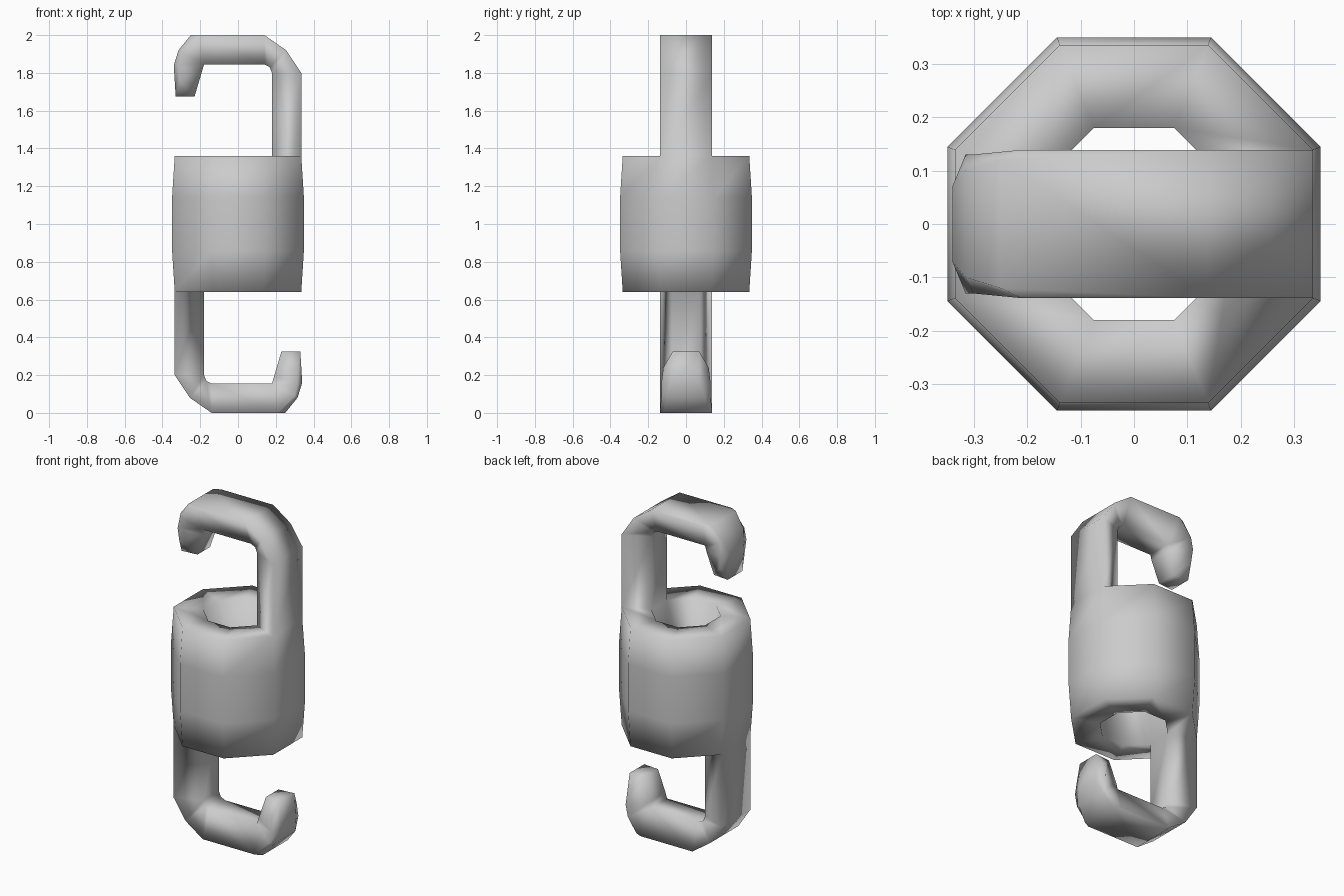
import bpy, bmesh, math
from mathutils import Matrix, Vector

cube = bpy.data.objects.get("Cube")
if cube:
    bpy.data.objects.remove(cube, do_unlink=True)

SIDES = 8
T = math.tan(math.pi / SIDES)      # half side length per unit of apothem
RIM, HOLE = 0.335, 0.18            # apothems of the barrel ends and bore
W, N = RIM * T, HOLE * T           # half widths of the hook's outer and inner sides

bm = bmesh.new()


def octagon(apothem, z):
    r = apothem / math.cos(math.pi / SIDES)
    return [bm.verts.new((r * math.cos((k - 0.5) * math.tau / SIDES),
                          r * math.sin((k - 0.5) * math.tau / SIDES), z))
            for k in range(SIDES)]


def bridge(a, b, skip=None):
    n = len(a)
    for k in range(n):
        if k != skip:
            j = (k + 1) % n
            bm.faces.new((a[k], a[j], b[j], b[k]))


# Hollow barrel: outside wall, both rims and the bore
wall = [octagon(a, z) for a, z in
        ((RIM, 0.64), (0.349, 0.86), (0.349, 1.14), (RIM, 1.36))]
bore = [octagon(HOLE, z) for z in (0.64, 1.36)]
for low, high in zip(wall, wall[1:]):
    bridge(low, high)
bridge(bore[0], bore[1])
bridge(wall[-1], bore[1], skip=0)             # top rim, open under the upper hook
bridge(wall[0], bore[0], skip=SIDES // 2)     # bottom rim, open above the lower hook

# Hook sections: outer x, z, half width; shoulder x, z, half width; inner x, z, half width
SECTIONS = [
    ((RIM, 1.36, W), (RIM, 1.36, W), (HOLE, 1.36, N)),
    ((RIM, 1.80, W), (RIM, 1.80, W), (HOLE, 1.80, N)),
    ((0.255, 1.92, W), (0.255, 1.92, W), (0.168, 1.83, N)),
    ((0.14, 2.0, W), (0.14, 2.0, W), (0.14, 1.845, N)),
    ((-0.25, 2.0, 0.12), (-0.21, 2.0, W), (-0.18, 1.845, N)),
    ((-0.315, 1.92, 0.10), (-0.30, 1.91, 0.13), (-0.18, 1.845, N)),
    ((-0.34, 1.84, 0.07), (-0.315, 1.84, 0.13), (-0.19, 1.81, N)),
    ((-0.33, 1.675, 0.07), (-0.31, 1.76, 0.12), (-0.23, 1.675, 0.06)),
]


def hook(matrix):
    rings = []
    for outer, shoulder, inner in SECTIONS:
        half = [Vector((x, -w, z)) for x, z, w in (inner, shoulder, outer)]
        pts = half + [Vector((p.x, -p.y, p.z)) for p in reversed(half)]
        rings.append([bm.verts.new(matrix @ p) for p in pts])
    for a, b in zip(rings, rings[1:]):
        bridge(a, b)
    # Chamfered tip
    e = rings[-1]
    bm.faces.new((e[0], e[2], e[3], e[5]))
    bm.faces.new((e[0], e[1], e[2]))
    bm.faces.new((e[3], e[4], e[5]))


# Upper hook, and the same hook turned half a turn for the bottom
hook(Matrix.Identity(4))
hook(Matrix.Translation((0, 0, 2)) @ Matrix.Rotation(math.pi, 4, 'Y'))

# Weld the hooks to the rims
bmesh.ops.remove_doubles(bm, verts=bm.verts, dist=0.0005)
bmesh.ops.recalc_face_normals(bm, faces=bm.faces)
for f in bm.faces:
    f.smooth = True

mesh = bpy.data.meshes.new("double_hook_barrel")
bm.to_mesh(mesh)
bm.free()
obj = bpy.data.objects.new("double_hook_barrel", mesh)
bpy.context.collection.objects.link(obj)

# Plain grey
grey = bpy.data.materials.new("plain_grey")
grey.use_nodes = True
colour = (0.6, 0.6, 0.6, 1.0)
grey.diffuse_color = colour
grey.node_tree.nodes["Principled BSDF"].inputs["Base Color"].default_value = colour
mesh.materials.append(grey)
